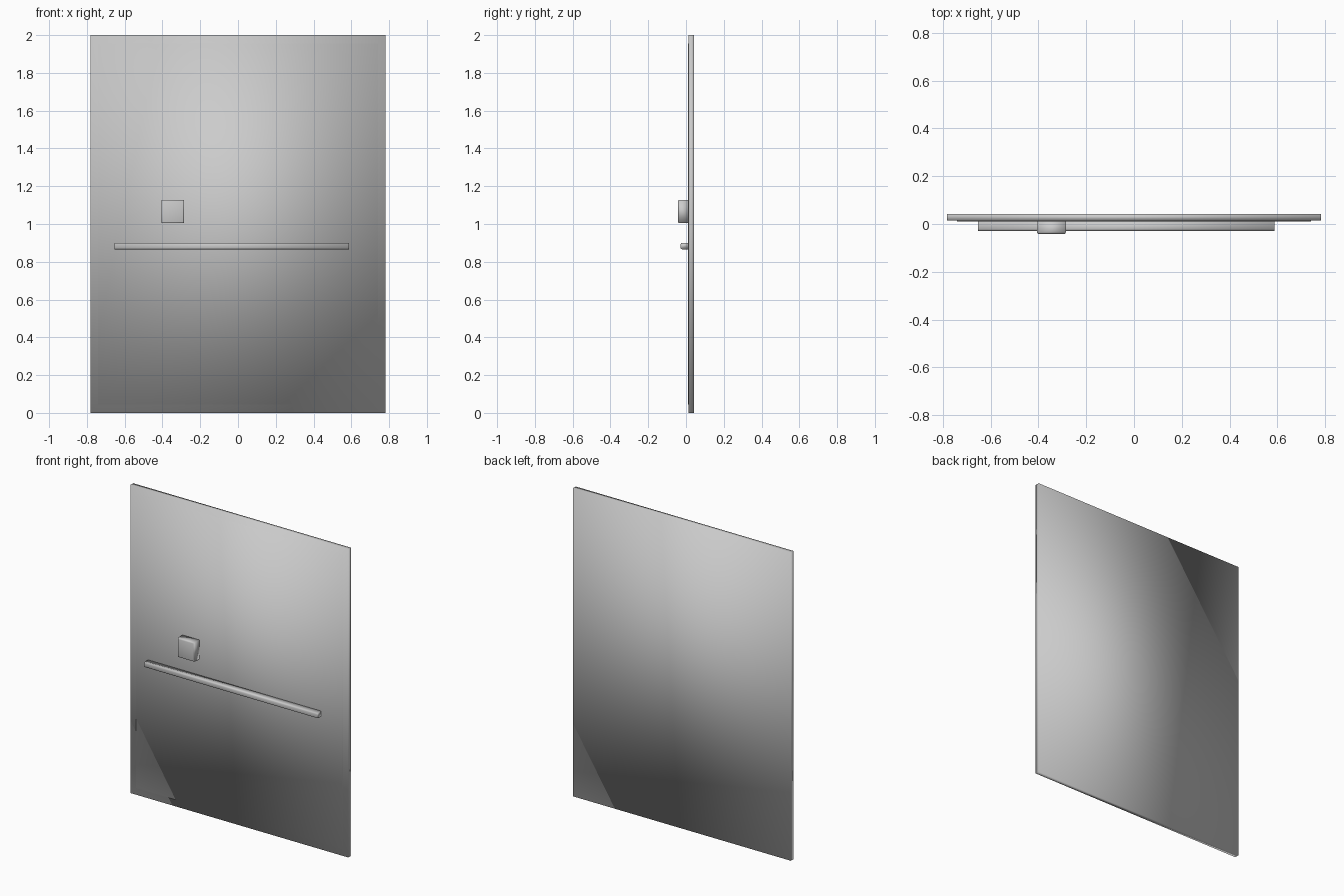
import bpy, bmesh

if "Cube" in bpy.data.objects:
    bpy.data.objects.remove(bpy.data.objects["Cube"])

grey = bpy.data.materials.new("plain grey")
grey.diffuse_color = (0.6, 0.6, 0.6, 1)
grey.use_nodes = True
grey.node_tree.nodes["Principled BSDF"].inputs["Base Color"].default_value = grey.diffuse_color


def box(name, lo, hi, bevel=0.0, pick=None, segments=2):
    """Smooth-shaded box between two corners; pick chooses the edges to round."""
    bm = bmesh.new()
    bmesh.ops.create_cube(bm, size=1)
    for v in bm.verts:
        v.co = [(a + b) / 2 + c * (b - a) for a, b, c in zip(lo, hi, v.co)]
    if bevel:
        edges = [e for e in bm.edges if pick(e)]
        bmesh.ops.bevel(bm, geom=edges, offset=bevel, segments=segments,
                        profile=0.5, affect='EDGES')
    for f in bm.faces:
        f.smooth = True
    mesh = bpy.data.meshes.new(name)
    bm.to_mesh(mesh)
    bm.free()
    mesh.materials.append(grey)
    obj = bpy.data.objects.new(name, mesh)
    bpy.context.collection.objects.link(obj)
    return obj


# Door slab and the thin raised sheet on its front
box("door_panel", (-0.782, 0.014, 0), (0.782, 0.042, 2))
box("front_sheet", (-0.74, 0.011, 0.045), (0.74, 0.03, 1.955))

# Long push bar, rounded along its front length
box("push_bar", (-0.653, -0.029, 0.866), (0.588, 0.014, 0.9), 0.008,
    lambda e: abs(e.verts[0].co.x - e.verts[1].co.x) > 0.1
    and e.verts[0].co.y < 0)

# Lock housing, with softened front edges
box("lock_housing", (-0.406, -0.042, 1.004), (-0.285, 0.014, 1.128), 0.007,
    lambda e: all(v.co.y < 0 for v in e.verts))
